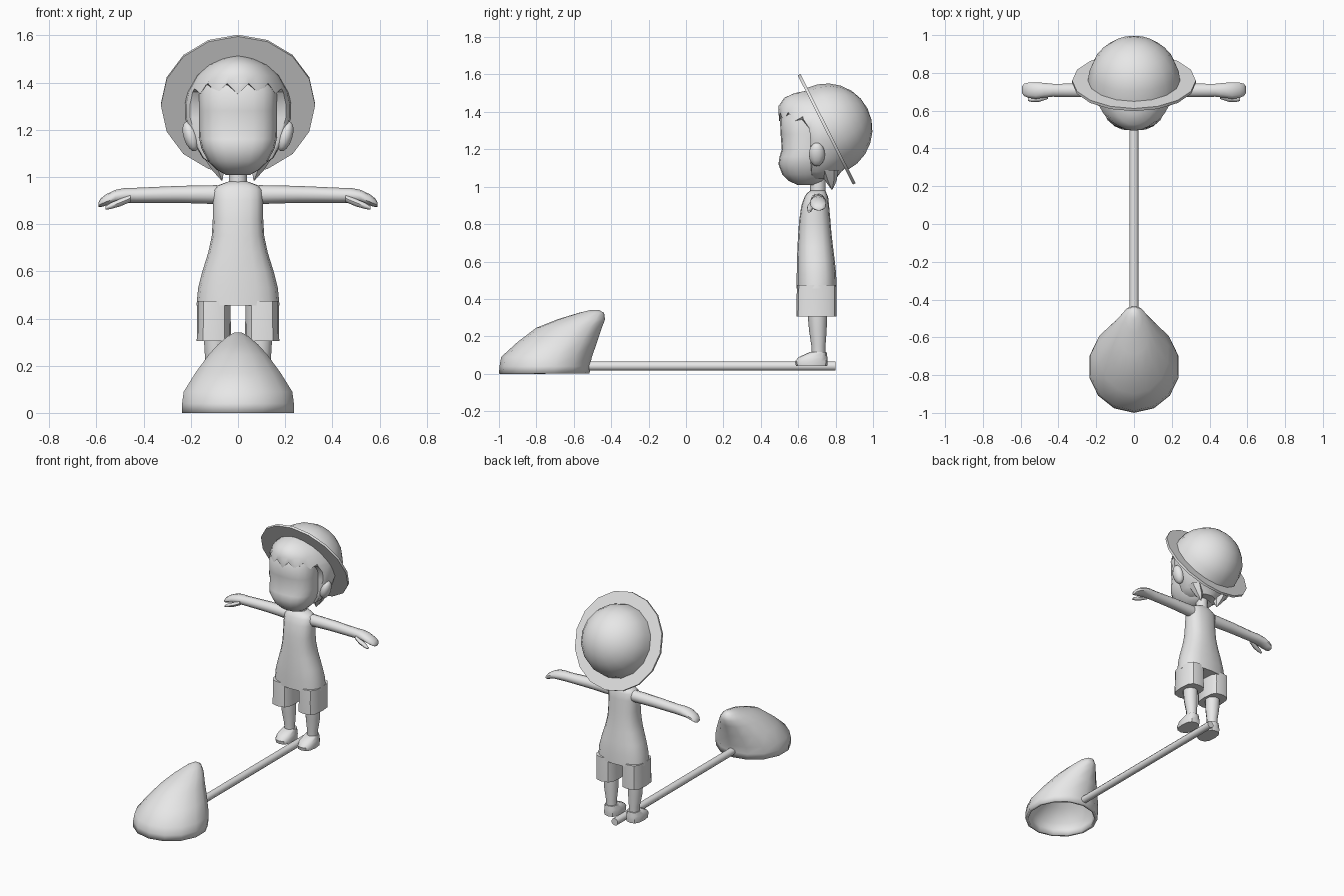
import bpy, bmesh, math
from mathutils import Matrix, Vector

grey = bpy.data.materials.new("plain grey")
grey.diffuse_color = (0.8, 0.8, 0.8, 1)


def finish(name, bm, angle=40):
    bmesh.ops.recalc_face_normals(bm, faces=bm.faces)
    mesh = bpy.data.meshes.new(name)
    bm.to_mesh(mesh)
    bm.free()
    ob = bpy.data.objects.new(name, mesh)
    bpy.context.collection.objects.link(ob)
    mesh.materials.append(grey)
    bpy.ops.object.select_all(action='DESELECT')
    ob.select_set(True)
    bpy.context.view_layer.objects.active = ob
    bpy.ops.object.shade_smooth_by_angle(angle=math.radians(angle))
    return ob


def loft(name, rings, seg=14, power=2, axis='z', caps=(True, True), edit=None, angle=40):
    """Rings are (position, centre a, centre b, half a, half b) along the axis."""
    bm = bmesh.new()
    loops = []
    for r, (t, ca, cb, ha, hb) in enumerate(rings):
        loop = []
        for i in range(seg):
            ang = 2 * math.pi * i / seg - math.pi / 2
            c, s = math.cos(ang), math.sin(ang)
            a = ca + ha * math.copysign(abs(c) ** (2 / power), c)
            b = cb + hb * math.copysign(abs(s) ** (2 / power), s)
            co = Vector((a, b, t) if axis == 'z' else (t, a, b))
            if edit:
                edit(co, r, i)
            loop.append(bm.verts.new(co))
        loops.append(loop)
    for lo, hi in zip(loops, loops[1:]):
        for i in range(seg):
            j = (i + 1) % seg
            bm.faces.new((lo[i], lo[j], hi[j], hi[i]))
    if caps[0]:
        bm.faces.new(loops[0][::-1])
    if caps[1]:
        bm.faces.new(loops[-1])
    return finish(name, bm, angle)


def span(rows, x=0):
    """Turn (z, front y, back y, half x) rows into rings."""
    return [(z, x, (f + b) / 2, h, (b - f) / 2) for z, f, b, h in rows]


# Hollow scoop at the front
scoop = loft("scoop", span([
    (0, -1.0, -0.515, 0.243), (0.04, -0.997, -0.513, 0.243), (0.09, -0.988, -0.503, 0.236),
    (0.17, -0.90, -0.475, 0.185), (0.246, -0.80, -0.45, 0.128), (0.29, -0.69, -0.433, 0.087),
    (0.325, -0.575, -0.438, 0.045), (0.341, -0.51, -0.465, 0.015)]),
    caps=(False, True), angle=60)
wall = scoop.modifiers.new("wall", 'SOLIDIFY')
wall.thickness = 0.02
wall.offset = -1

# Rod joining scoop and figure
bm = bmesh.new()
bmesh.ops.create_cone(bm, cap_ends=True, segments=10, radius1=0.025, radius2=0.025, depth=1.33,
                      matrix=Matrix.Translation((0, 0.135, 0.041)) @ Matrix.Rotation(math.pi / 2, 4, 'X'))
finish("rod", bm)

# Hat: tilted brim disc and dome crown
tilt = Matrix.Translation((0, 0.752, 1.307)) @ Matrix.Rotation(math.radians(-63.2), 4, 'X')
bm = bmesh.new()
bmesh.ops.create_cone(bm, cap_ends=True, segments=16, radius1=0.327, radius2=0.327,
                      depth=0.016, matrix=tilt @ Matrix.Rotation(math.pi / 2, 4, 'Z'))
finish("hat_brim", bm)
bm = bmesh.new()
bmesh.ops.create_uvsphere(bm, u_segments=16, v_segments=12, radius=0.245)
bmesh.ops.delete(bm, geom=[v for v in bm.verts if v.co.z < -0.01], context='VERTS')
bm.transform(tilt)
finish("hat_crown", bm)

# Face
loft("face", span([
    (1.008, 0.60, 0.68, 0.05), (1.03, 0.55, 0.73, 0.09), (1.065, 0.515, 0.76, 0.125),
    (1.12, 0.494, 0.78, 0.155), (1.16, 0.50, 0.78, 0.164), (1.20, 0.512, 0.78, 0.166),
    (1.28, 0.506, 0.78, 0.166), (1.36, 0.502, 0.78, 0.166), (1.41, 0.53, 0.78, 0.155)]),
    seg=20, power=2.5, angle=60)

# Hair: cut back around the face, with a ragged fringe
CUT = {0: 0.67, 1: 0.67, 2: 0.665, 3: 0.665, 4: 0.66, 5: 0.62}


def cut_hair(co, ring, i):
    if ring in CUT:
        co.y = max(co.y, CUT[ring])
    elif ring == 6 and co.y < 0.6:
        co.z += 0.022 if i % 2 else -0.024


loft("hair", span([
    (1.04, 0.60, 0.80, 0.09), (1.08, 0.56, 0.83, 0.15), (1.15, 0.53, 0.91, 0.19),
    (1.25, 0.51, 0.95, 0.225), (1.31, 0.50, 0.95, 0.225), (1.36, 0.50, 0.95, 0.213),
    (1.375, 0.497, 0.95, 0.205), (1.43, 0.494, 0.93, 0.175), (1.475, 0.525, 0.88, 0.125),
    (1.50, 0.58, 0.78, 0.07), (1.512, 0.64, 0.72, 0.025)]),
    seg=28, edit=cut_hair)

# Neck
loft("neck", [(0.95, 0, 0.705, 0.04, 0.042), (1.05, 0, 0.705, 0.04, 0.042)], seg=10)

# Torso
loft("torso", span([
    (0.455, 0.592, 0.805, 0.176), (0.53, 0.592, 0.803, 0.169), (0.60, 0.593, 0.796, 0.151),
    (0.68, 0.596, 0.786, 0.126), (0.75, 0.60, 0.778, 0.111), (0.82, 0.605, 0.772, 0.107),
    (0.90, 0.617, 0.765, 0.107), (0.945, 0.633, 0.76, 0.104), (0.963, 0.645, 0.752, 0.088),
    (0.98, 0.665, 0.745, 0.042)]), seg=16, power=2.5)

for side, s in (("left", 1), ("right", -1)):
    # Shorts leg
    loft(side + "_shorts_leg", span([
        (0.305, 0.59, 0.805, 0.073), (0.40, 0.591, 0.805, 0.071),
        (0.475, 0.594, 0.803, 0.071)], x=s * 0.102), seg=12, power=3)
    # Lower leg
    loft(side + "_leg", [
        (0.08, s * 0.088, 0.708, 0.036, 0.036), (0.15, s * 0.09, 0.708, 0.037, 0.038),
        (0.23, s * 0.094, 0.705, 0.048, 0.047), (0.33, s * 0.098, 0.702, 0.05, 0.053)], seg=10)
    # Shoe
    loft(side + "_shoe", span([
        (0.042, 0.588, 0.755, 0.054), (0.065, 0.583, 0.757, 0.056),
        (0.088, 0.60, 0.756, 0.052), (0.115, 0.66, 0.752, 0.042)], x=s * 0.087),
        seg=12, power=2.6)
    # Arm and hand, running outwards
    loft(side + "_arm_and_hand", [
        (s * 0.09, 0.705, 0.925, 0.04, 0.04), (s * 0.25, 0.707, 0.926, 0.038, 0.036),
        (s * 0.43, 0.708, 0.922, 0.036, 0.032), (s * 0.475, 0.708, 0.922, 0.041, 0.032),
        (s * 0.52, 0.706, 0.917, 0.046, 0.028), (s * 0.56, 0.708, 0.902, 0.042, 0.024),
        (s * 0.582, 0.71, 0.89, 0.034, 0.018), (s * 0.592, 0.71, 0.882, 0.02, 0.009)],
        seg=10, axis='x', angle=50)
    # Thumb
    loft(side + "_thumb", [
        (s * 0.455, 0.68, 0.91, 0.018, 0.016), (s * 0.50, 0.665, 0.891, 0.018, 0.016),
        (s * 0.54, 0.66, 0.877, 0.014, 0.013), (s * 0.562, 0.658, 0.868, 0.007, 0.007)],
        seg=8, axis='x', angle=50)
    # Ear
    bm = bmesh.new()
    bmesh.ops.create_uvsphere(bm, u_segments=10, v_segments=8, radius=1)
    bm.transform(Matrix.Translation((s * 0.2, 0.7, 1.172)) @ Matrix.Rotation(s * 0.3, 4, 'Y')
                 @ Matrix.Diagonal((0.032, 0.043, 0.066, 1)))
    finish(side + "_ear", bm, 60)
    # Lock of hair at the nape
    loft(side + "_nape_lock", [
        (0.985, s * 0.068, 0.78, 0.003, 0.003), (1.03, s * 0.085, 0.775, 0.03, 0.03),
        (1.09, s * 0.11, 0.765, 0.045, 0.05)], seg=6)
